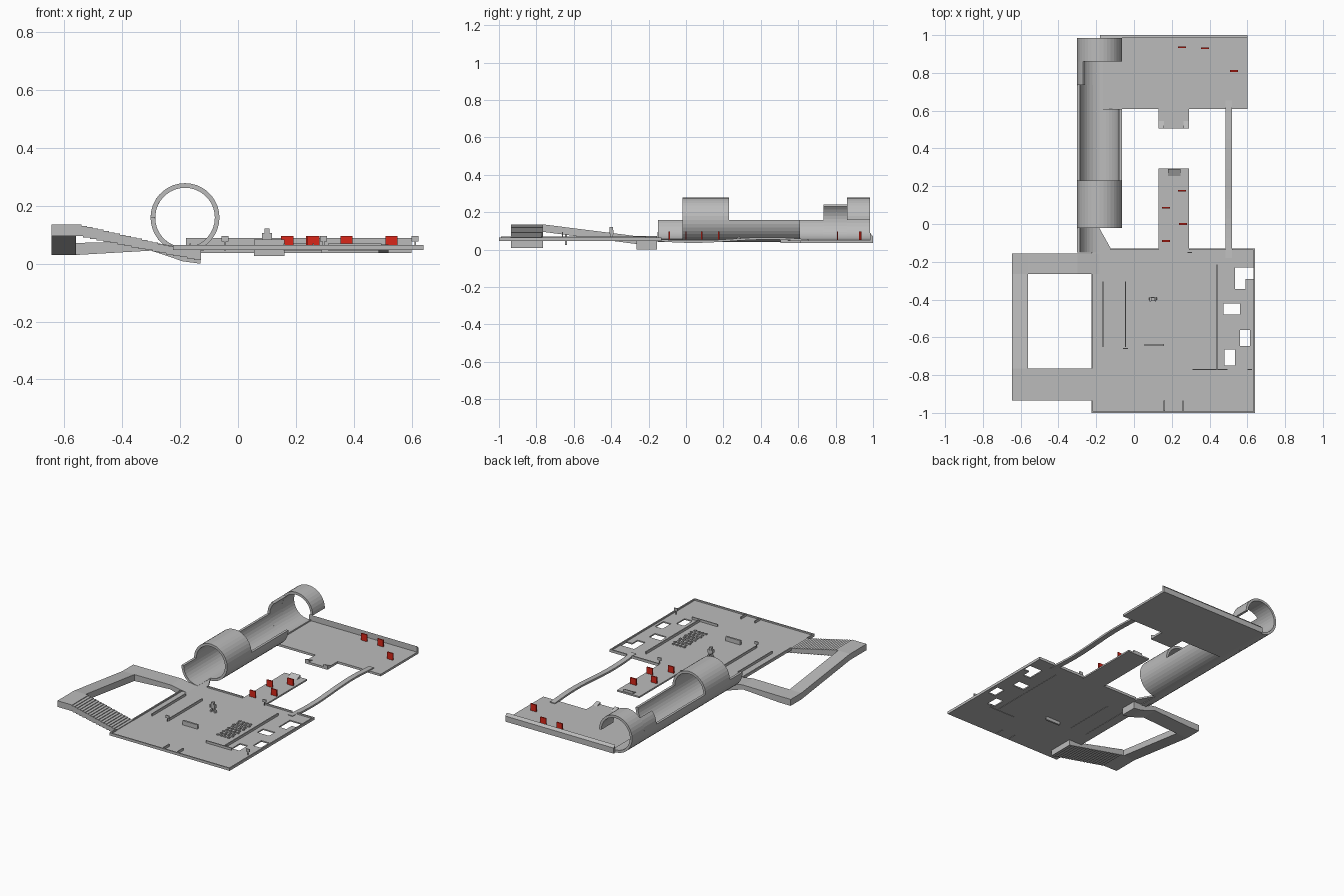
import bpy, bmesh, math
from mathutils import Vector

if "Cube" in bpy.data.objects:
    bpy.data.objects.remove(bpy.data.objects["Cube"])


def material(name, rgb):
    m = bpy.data.materials.new(name)
    m.diffuse_color = (*rgb, 1)
    m.use_nodes = True
    m.node_tree.nodes["Principled BSDF"].inputs["Base Color"].default_value = m.diffuse_color
    return m


GREY = material("concrete grey", (0.5, 0.5, 0.5))
RED = material("panel red", (0.7, 0.02, 0.01))


def finish(name, bm, mat=GREY):
    bmesh.ops.recalc_face_normals(bm, faces=bm.faces)
    me = bpy.data.meshes.new(name)
    bm.to_mesh(me)
    bm.free()
    me.materials.append(mat)
    ob = bpy.data.objects.new(name, me)
    bpy.context.collection.objects.link(ob)
    return ob


def box(name, x0, x1, y0, y1, z0, z1, mat=GREY):
    bm = bmesh.new()
    bmesh.ops.create_cube(bm, size=1)
    for v in bm.verts:
        v.co = Vector(((x0 + x1) / 2 + v.co.x * (x1 - x0),
                       (y0 + y1) / 2 + v.co.y * (y1 - y0),
                       (z0 + z1) / 2 + v.co.z * (z1 - z0)))
    return finish(name, bm, mat)


def prism(name, profile, axis, a, b):
    """Extrude a 2D profile along x, y or z from a to b."""
    def place(p, t):
        return {"x": (t, p[0], p[1]), "y": (p[0], t, p[1]), "z": (p[0], p[1], t)}[axis]
    bm = bmesh.new()
    f = bm.faces.new([bm.verts.new(place(p, a)) for p in profile])
    new = bmesh.ops.extrude_face_region(bm, geom=[f])["geom"]
    shift = Vector(place((0, 0), b - a))
    bmesh.ops.translate(bm, vec=shift, verts=[v for v in new if isinstance(v, bmesh.types.BMVert)])
    return finish(name, bm)


# ---- main floor with window-like holes
FX0, FX1, FY0, FY1 = -0.225, 0.64, -1.0, -0.13
holes = [(0.535, 0.632, -0.29, -0.23), (0.535, 0.59, -0.345, -0.29),
         (0.475, 0.56, -0.48, -0.42), (0.56, 0.615, -0.645, -0.56),
         (0.48, 0.535, -0.75, -0.665)]
xs = sorted({FX0, FX1} | {h[i] for h in holes for i in (0, 1)})
ys = sorted({FY0, FY1} | {h[i] for h in holes for i in (2, 3)})
bm = bmesh.new()
for x0, x1 in zip(xs, xs[1:]):
    for y0, y1 in zip(ys, ys[1:]):
        cx, cy = (x0 + x1) / 2, (y0 + y1) / 2
        if not any(h[0] < cx < h[1] and h[2] < cy < h[3] for h in holes):
            bm.faces.new([bm.verts.new((x, y, 0.055)) for x, y in
                          ((x0, y0), (x1, y0), (x1, y1), (x0, y1))])
bmesh.ops.remove_doubles(bm, verts=bm.verts, dist=1e-5)
floor = finish("main_floor", bm)
solid = floor.modifiers.new("thickness", "SOLIDIFY")
solid.thickness = 0.008
solid.offset = -1

# rim around the floor, open at the ramps and bridge
R = 0.008
box("rim_front", FX0, FX1, FY0, FY0 + R, 0.047, 0.064)
box("rim_right", FX1 - R, FX1, FY0, FY1, 0.047, 0.064)
for i, (a, b) in enumerate([(-1, -0.935), (-0.765, -0.265)]):
    box(f"rim_left_{i}", FX0, FX0 + R, a, b, 0.047, 0.064)
for i, (a, b) in enumerate([(-0.125, 0.13), (0.29, 0.485), (0.52, 0.64)]):
    box(f"rim_back_{i}", a, b, FY1 - R, FY1, 0.047, 0.064)

# low walls on the floor
for i, (x0, x1, y0, y1) in enumerate([
        (-0.168, -0.162, -0.65, -0.305), (-0.048, -0.042, -0.65, -0.305),
        (0.436, 0.443, -0.77, -0.215), (0.31, 0.495, -0.774, -0.767),
        (0.157, 0.163, -0.99, -0.935), (0.257, 0.263, -0.99, -0.935)]):
    box(f"low_wall_{i}", x0, x1, y0, y1, 0.045, 0.07)
box("centre_block", 0.055, 0.16, -0.647, -0.635, 0.026, 0.083)

# staggered studs
for r in range(9):
    for c in range(4):
        x, y = 0.305 + c * 0.026 + (r % 2) * 0.007, -0.418 - r * 0.028
        box("stud", x - 0.007, x + 0.007, y - 0.006, y + 0.006, 0.054, 0.061)

# small sign posts
for x, y in ((-0.045, -0.66), (0.295, -0.15), (0.612, -0.77)):
    box("sign_post", x - 0.003, x + 0.003, y - 0.002, y + 0.002, 0.05, 0.08)
    box("sign_head", x - 0.012, x + 0.012, y - 0.003, y + 0.003, 0.077, 0.095)

# small standing figure
for s in (-1, 1):
    prism("figure_leg", [(0.1 + s * 0.008, 0.09), (0.1 + s * 0.001, 0.09),
                         (0.1 + s * 0.01, 0.055), (0.1 + s * 0.021, 0.055)], "y", -0.403, -0.389)
    box("figure_arm", 0.1 + s * 0.014 - 0.003, 0.1 + s * 0.014 + 0.003, -0.409, -0.39, 0.084, 0.106)
box("figure_body", 0.089, 0.111, -0.404, -0.387, 0.08, 0.106)
box("figure_head", 0.091, 0.109, -0.408, -0.39, 0.106, 0.121)

# ---- side walkway: stepped ramp, sloping left arm, rear arm
N = 18
top = [(-0.645, 0.135)]
for i in range(N):
    x, dx = -0.54 + i * 0.34 / N, 0.34 / N
    z, dz = 0.135 - i * 0.08 / N, 0.08 / N
    top += [(x, z), (x, z - dz)]
top += [(-0.128, 0.049)]
under = [(-0.128, 0.008)]
for i in range(N):
    x, dx = -0.128 - i * 0.432 / N, 0.432 / N
    z = 0.008 + (i + 1) * 0.087 / N
    under += [(x, z), (x - dx, z)]
under += [(-0.645, 0.095)]
prism("stair_ramp", top + under, "y", -0.935, -0.765)
prism("left_arm", [(-0.765, 0.135), (-0.765, 0.095), (-0.265, 0.03), (-0.265, 0.072)],
      "x", -0.645, -0.56)
prism("rear_arm", [(-0.645, 0.072), (-0.56, 0.072), (-0.3, 0.074), (-0.19, 0.056), (-0.13, 0.048),
                   (-0.13, 0.0), (-0.19, 0.008), (-0.3, 0.045), (-0.56, 0.03), (-0.645, 0.03)],
      "y", -0.265, -0.155)

# ---- pipe, in sections of different arc
CX, CZ, RO, RI = -0.183, 0.159, 0.119, 0.103


def pipe(name, a0, a1, y0, y1):
    n = max(2, round((a1 - a0) / 10))
    full = a1 - a0 >= 360
    bm = bmesh.new()
    rows = []
    for i in range(n if full else n + 1):
        a = math.radians(a0 + (a1 - a0) * i / n)
        rows.append([bm.verts.new((CX + r * math.cos(a), y, CZ + r * math.sin(a)))
                     for r, y in ((RO, y0), (RO, y1), (RI, y1), (RI, y0))])
    for i in range(n):
        p, q = rows[i], rows[(i + 1) % len(rows)]
        for k in range(4):
            m = (k + 1) % 4
            bm.faces.new((p[k], p[m], q[m], q[k]))
    if not full:
        bm.faces.new(rows[0])
        bm.faces.new(rows[-1])
    return finish(name, bm)


pipe("pipe_entry_wall", 180, 270, -0.15, -0.02)
pipe("pipe_front_ring", 0, 360, -0.02, 0.23)
pipe("half_pipe", 180, 360, 0.23, 0.61)
pipe("pipe_left_wall", 180, 280, 0.61, 0.735)
pipe("pipe_high_wall", 137, 280, 0.735, 0.86)
pipe("pipe_back_arch", 0, 280, 0.86, 0.985)
prism("pipe_entry_floor", [(-0.225, -0.155), (-0.12, -0.135), (-0.19, -0.01), (-0.21, -0.01)],
      "z", 0.044, 0.055)

# ---- back platform with sloped rear wall and front tab
box("back_platform", -0.18, 0.6, 0.61, 0.99, 0.036, 0.05)
prism("back_wall", [(0.985, 0.036), (1.0, 0.036), (1.0, 0.072), (0.985, 0.088)], "x", -0.18, 0.6)
box("platform_tab", 0.13, 0.29, 0.505, 0.615, 0.036, 0.05)
for x in (0.13, 0.262):
    prism("tab_wedge", [(0.505, 0.048), (0.55, 0.048), (0.505, 0.064)], "x", x, x + 0.028)

# ---- middle bridge with end kicker
box("middle_bridge", 0.13, 0.29, -0.135, 0.295, 0.045, 0.055)
prism("bridge_kicker", [(0.25, 0.053), (0.29, 0.053), (0.29, 0.072)], "x", 0.18, 0.245)

# ---- curving track between floor and platform
pts = []
for i in range(17):
    t = i / 16
    pts.append((-0.18 + 0.835 * t, 0.053 - 0.004 * t - 0.01 * math.sin(2 * math.pi * t)))
prism("curved_track", [(y, z + 0.006) for y, z in pts] + [(y, z - 0.006) for y, z in reversed(pts)],
      "x", 0.485, 0.52)

# ---- red upright panels
for x, y in ((0.17, -0.09), (0.26, 0.0), (0.17, 0.085), (0.255, 0.175),
             (0.255, 0.935), (0.375, 0.93), (0.53, 0.81)):
    box("red_panel", x - 0.021, x + 0.021, y - 0.004, y + 0.004, 0.052, 0.096, RED)
